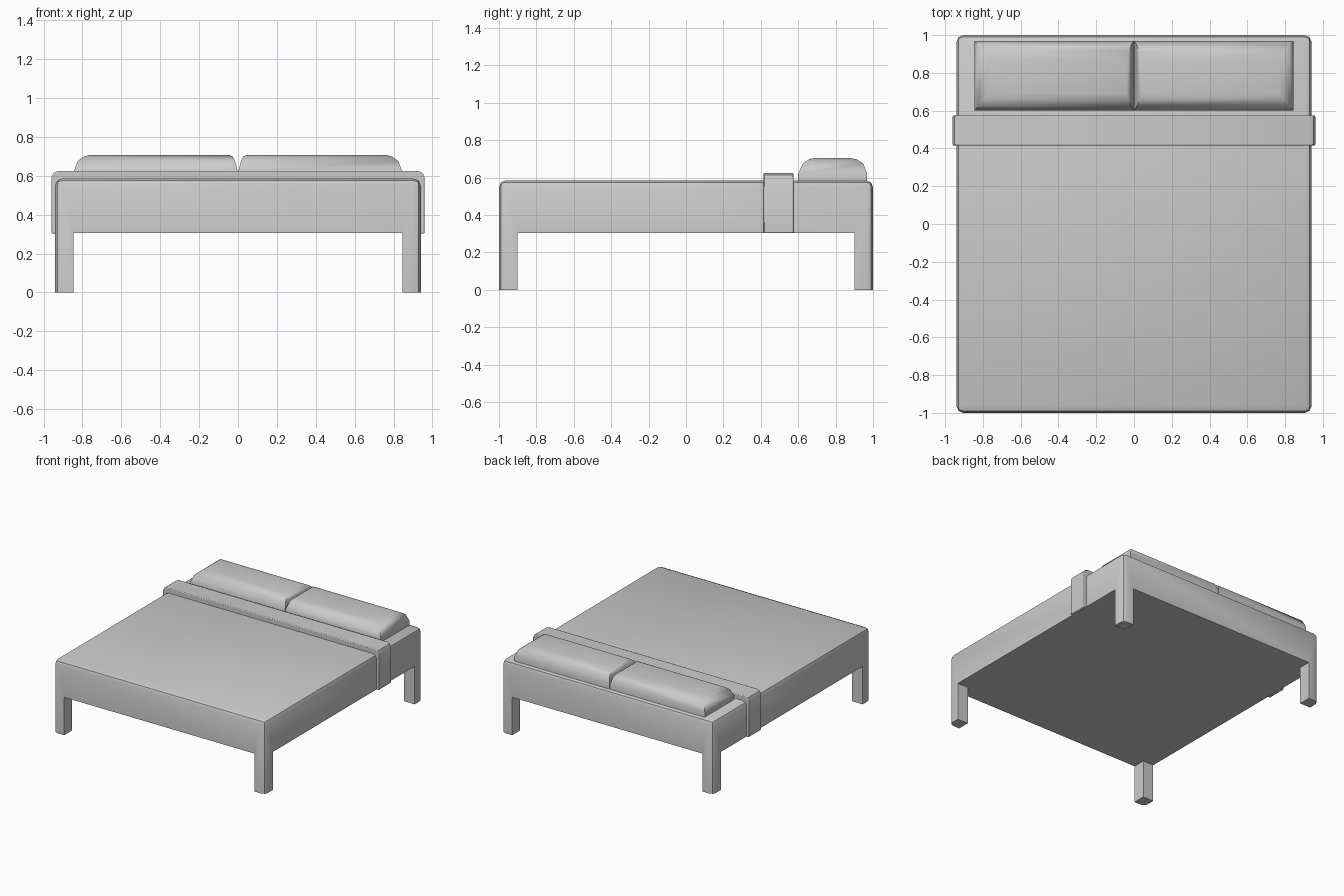
import bpy, bmesh, math

if "Cube" in bpy.data.objects:
    bpy.data.objects.remove(bpy.data.objects["Cube"])


def finish(bm, name, angle):
    """Turn a bmesh into a smooth shaded object."""
    bmesh.ops.recalc_face_normals(bm, faces=bm.faces)
    mesh = bpy.data.meshes.new(name)
    bm.to_mesh(mesh)
    bm.free()
    obj = bpy.data.objects.new(name, mesh)
    bpy.context.collection.objects.link(obj)
    bpy.ops.object.select_all(action='DESELECT')
    obj.select_set(True)
    bpy.context.view_layer.objects.active = obj
    bpy.ops.object.shade_smooth_by_angle(angle=math.radians(angle))
    return obj


def loft(bm, rings):
    """Skin a list of closed rings and cap both ends."""
    loops = [[bm.verts.new(p) for p in ring] for ring in rings]
    n = len(loops[0])
    for a, b in zip(loops, loops[1:]):
        for i in range(n):
            j = (i + 1) % n
            bm.faces.new((a[i], a[j], b[j], b[i]))
    bm.faces.new(loops[0][::-1])
    bm.faces.new(loops[-1])


# Mattress frame with four corner legs, built from a 3 x 3 x 2 cell layout
W, L, TOP = 0.94, 1.0, 0.585
grid = ([-W, -0.845, 0.845, W], [-L, -0.9, 0.9, L], [0, 0.305, TOP])
cells = {(i, j, k) for i in range(3) for j in range(3) for k in range(2)
         if k == 1 or (i != 1 and j != 1)}
bm = bmesh.new()
for cell in cells:
    for axis in range(3):
        for side in (0, 1):
            near = list(cell)
            near[axis] += 2 * side - 1
            if tuple(near) in cells:
                continue
            u, v = [a for a in range(3) if a != axis]
            quad = []
            for du, dv in ((0, 0), (1, 0), (1, 1), (0, 1)):
                p = list(cell)
                p[axis] += side
                p[u] += du
                p[v] += dv
                quad.append(bm.verts.new([grid[a][p[a]] for a in range(3)]))
            bm.faces.new(quad)
bmesh.ops.remove_doubles(bm, verts=bm.verts, dist=1e-4)
bmesh.ops.recalc_face_normals(bm, faces=bm.faces)
bmesh.ops.dissolve_limit(bm, angle_limit=0.02, verts=bm.verts, edges=bm.edges)

# Round the top rim and the four outer corners
def corner(v):
    return abs(abs(v.co.x) - W) < 1e-3 and abs(abs(v.co.y) - L) < 1e-3

rim = [e for e in bm.edges if all(corner(v) for v in e.verts)]
rim = [e for e in rim if abs(e.verts[0].co.z - e.verts[1].co.z) > 0.01
       or e.verts[0].co.z > TOP - 0.01]
bmesh.ops.bevel(bm, geom=rim, offset=0.036, offset_type='OFFSET',
                segments=2, profile=0.5, affect='EDGES')
finish(bm, "bed_body", 40)

# Folded blanket band draped over the bed
outer = [(0.96, 0.303), (0.96, 0.592), (0.949, 0.615), (0.926, 0.625)]
inner = [(0.915, 0.578), (0.934, 0.56), (0.934, 0.303)]
profile = (outer + [(-x, z) for x, z in outer[::-1]]
           + [(-x, z) for x, z in inner[::-1]] + inner)
bm = bmesh.new()
loft(bm, [[(x, y, z) for x, z in profile] for y in (0.415, 0.575)])
band = finish(bm, "blanket_band", 40)
bevel = band.modifiers.new("soft_edges", 'BEVEL')
bevel.width = 0.006
bevel.segments = 2
bevel.limit_method = 'ANGLE'
bevel.angle_limit = math.radians(60)

# Two pillows: height, inner, outer, front and back insets per ring
steps = [(0.575, 0, 0, 0, 0), (0.622, 0, 0, 0, 0),
         (0.675, 0.014, 0.02, 0.025, 0.02),
         (0.698, 0.026, 0.05, 0.058, 0.055),
         (0.706, 0.042, 0.078, 0.09, 0.1)]
for side, name in ((-1, "left_pillow"), (1, "right_pillow")):
    bm = bmesh.new()
    rings = []
    for z, a, b, f, r in steps:
        x0, x1 = side * (0.001 + a), side * (0.845 - b)
        y0, y1 = 0.6 + f, 0.968 - r
        rings.append([(x0, y0, z), (x1, y0, z), (x1, y1, z), (x0, y1, z)])
    loft(bm, rings)
    finish(bm, name, 50)
